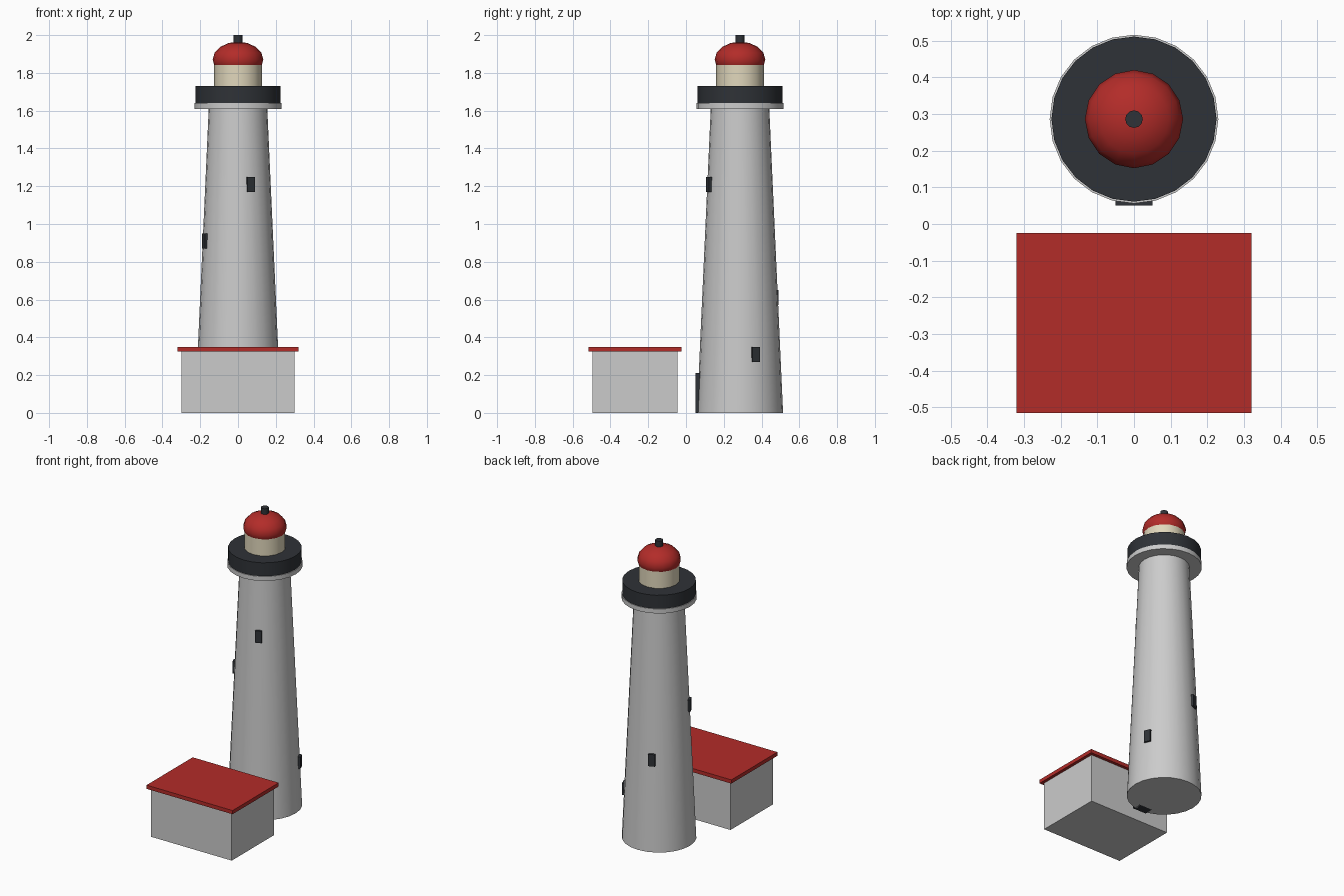
import bpy, math
from mathutils import Matrix, Vector

if "Cube" in bpy.data.objects:
    bpy.data.objects.remove(bpy.data.objects["Cube"])

CY = 0.286            # tower axis position in y
R0, R1, H = 0.228, 0.155, 1.61


def material(name, rgb):
    m = bpy.data.materials.new(name)
    m.diffuse_color = (*rgb, 1)
    m.use_nodes = True
    m.node_tree.nodes["Principled BSDF"].inputs["Base Color"].default_value = m.diffuse_color
    return m


RED = material("red_paint", (0.45, 0.025, 0.022))
DARK = material("dark_iron", (0.028, 0.032, 0.038))
CREAM = material("cream_glass", (0.75, 0.68, 0.50))


def finish(name, mat, smooth=False):
    ob = bpy.context.object
    ob.name = name
    if mat:
        ob.data.materials.append(mat)
    if smooth:
        bpy.ops.object.shade_smooth_by_angle(angle=math.radians(35))
    return ob


def drum(name, r0, r1, z0, z1, sides=24, mat=None):
    bpy.ops.mesh.primitive_cone_add(vertices=sides, radius1=r0, radius2=r1,
                                    depth=z1 - z0, location=(0, CY, (z0 + z1) / 2))
    return finish(name, mat, True)


def box(name, lo, hi, mat=None, frame=None):
    lo, hi = Vector(lo), Vector(hi)
    bpy.ops.mesh.primitive_cube_add(size=1)
    ob = finish(name, mat)
    ob.data.transform(Matrix.Translation((lo + hi) / 2) @ Matrix.Diagonal((*(hi - lo), 1)))
    if frame:
        ob.matrix_world = frame
    return ob


# Tower and gallery
drum("tower", R0, R1, 0, H)
drum("gallery_floor", 0.23, 0.23, 1.61, 1.64)
drum("gallery_rail", 0.225, 0.225, 1.64, 1.73, mat=DARK)

# Lantern room, dome and finial
drum("lantern_room", 0.126, 0.126, 1.73, 1.86, 16, CREAM)
bpy.ops.mesh.primitive_uv_sphere_add(segments=16, ring_count=8, radius=1,
                                     location=(0, CY, 1.87), scale=(0.134, 0.134, 0.095))
finish("dome", RED, True)
drum("finial", 0.024, 0.024, 1.94, 2.0, 12, DARK)

# Door at the tower foot
box("door", (-0.05, 0.05, 0), (0.05, 0.11, 0.21), DARK)

# Windows spiralling around the tower
for i, z in enumerate((0.31, 0.61, 0.91, 1.21)):
    out = R0 + (R1 - R0) * z / H + 0.012
    frame = Matrix.Translation((0, CY, z)) @ Matrix.Rotation(math.radians(112.5 + 90 * i), 4, 'Z')
    box(f"window_{i + 1}", (-0.021, -out, -0.04), (0.021, 0.03 - out, 0.04), DARK, frame)

# Keeper's house
box("house_walls", (-0.30, -0.495, 0), (0.30, -0.045, 0.325))
box("house_roof", (-0.32, -0.515, 0.325), (0.32, -0.025, 0.35), RED)
